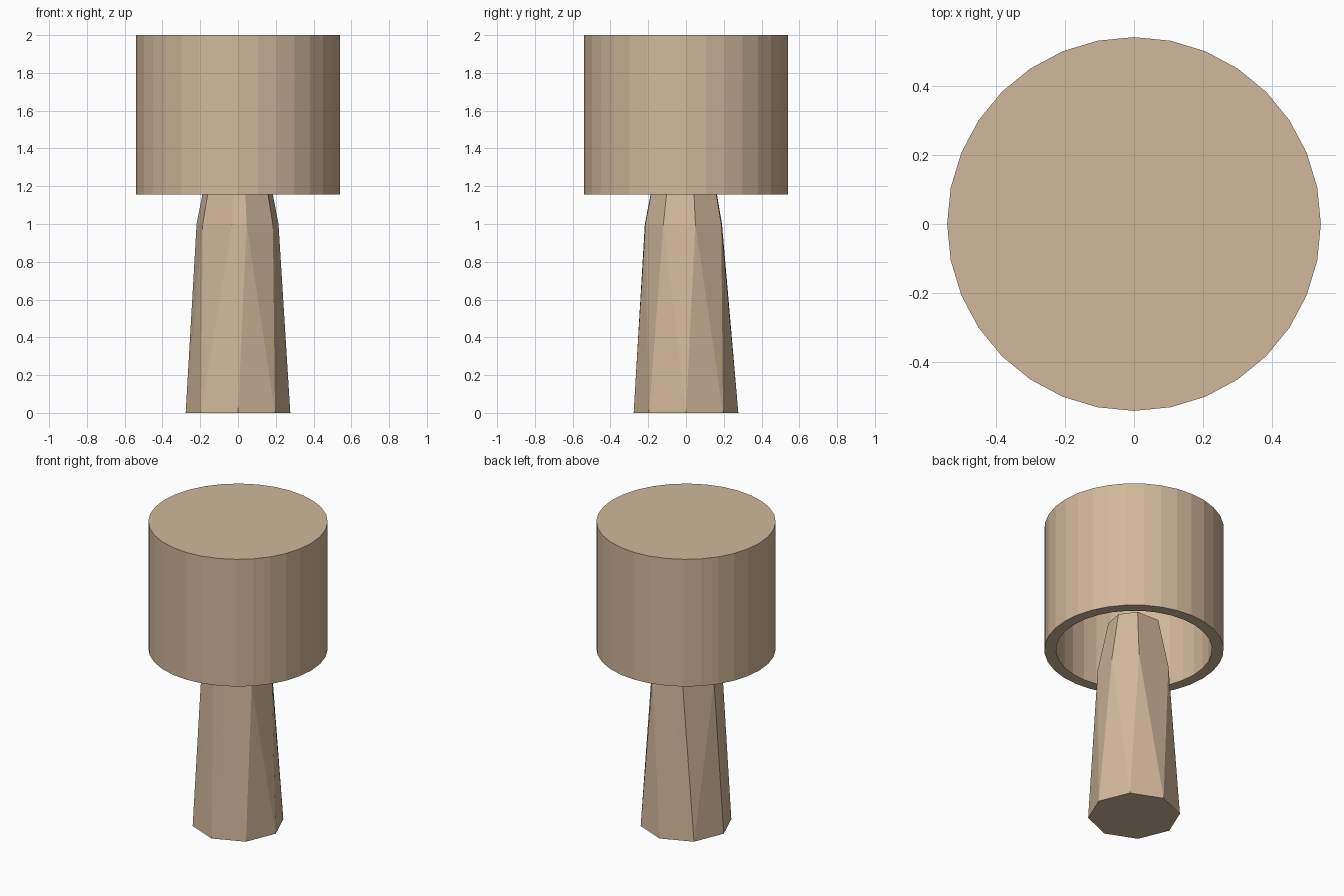
import bpy, bmesh, math

if "Cube" in bpy.data.objects:
    bpy.data.objects.remove(bpy.data.objects["Cube"])


def ring(bm, angles, radius, z):
    return [bm.verts.new((radius * math.cos(math.radians(a)),
                          radius * math.sin(math.radians(a)), z)) for a in angles]


def finish(bm, name, mat):
    bmesh.ops.recalc_face_normals(bm, faces=bm.faces[:])
    mesh = bpy.data.meshes.new(name)
    bm.to_mesh(mesh)
    bm.free()
    mesh.materials.append(mat)
    obj = bpy.data.objects.new(name, mesh)
    bpy.context.collection.objects.link(obj)
    return obj


tan = bpy.data.materials.new("warm tan")
tan.diffuse_color = (0.64, 0.48, 0.325, 1)
tan.use_nodes = True
tan.node_tree.nodes["Principled BSDF"].inputs["Base Color"].default_value = tan.diffuse_color

# Cap: hollow 32-sided cup, open at the bottom
bm = bmesh.new()
angles = [i * 360 / 32 for i in range(32)]
profile = [(0.54, 2.0), (0.54, 1.155), (0.47, 1.155), (0.47, 1.93)]
rings = [ring(bm, angles, r, z) for r, z in profile]
for a, b in zip(rings, rings[1:]):
    for i in range(32):
        j = (i + 1) % 32
        bm.faces.new((a[i], a[j], b[j], b[i]))
bm.faces.new(rings[0])
bm.faces.new(rings[-1])
finish(bm, "cap", tan)

# Stem: octagonal foot, uneven hand-cut facets above, narrowing inside the cap
bm = bmesh.new()
foot = [i * 45 for i in range(8)]
cut = [13, 58, 120, 175, 212, 262, 282, 327]
rings = [ring(bm, foot, 0.277, 0), ring(bm, cut, 0.22, 1.0), ring(bm, cut, 0.155, 1.33)]
for a, b in zip(rings, rings[1:]):
    for i in range(8):
        j = (i + 1) % 8
        bm.faces.new((a[i], a[j], b[i]))
        bm.faces.new((a[j], b[j], b[i]))
bm.faces.new(rings[0])
bm.faces.new(rings[-1])
finish(bm, "stem", tan)
